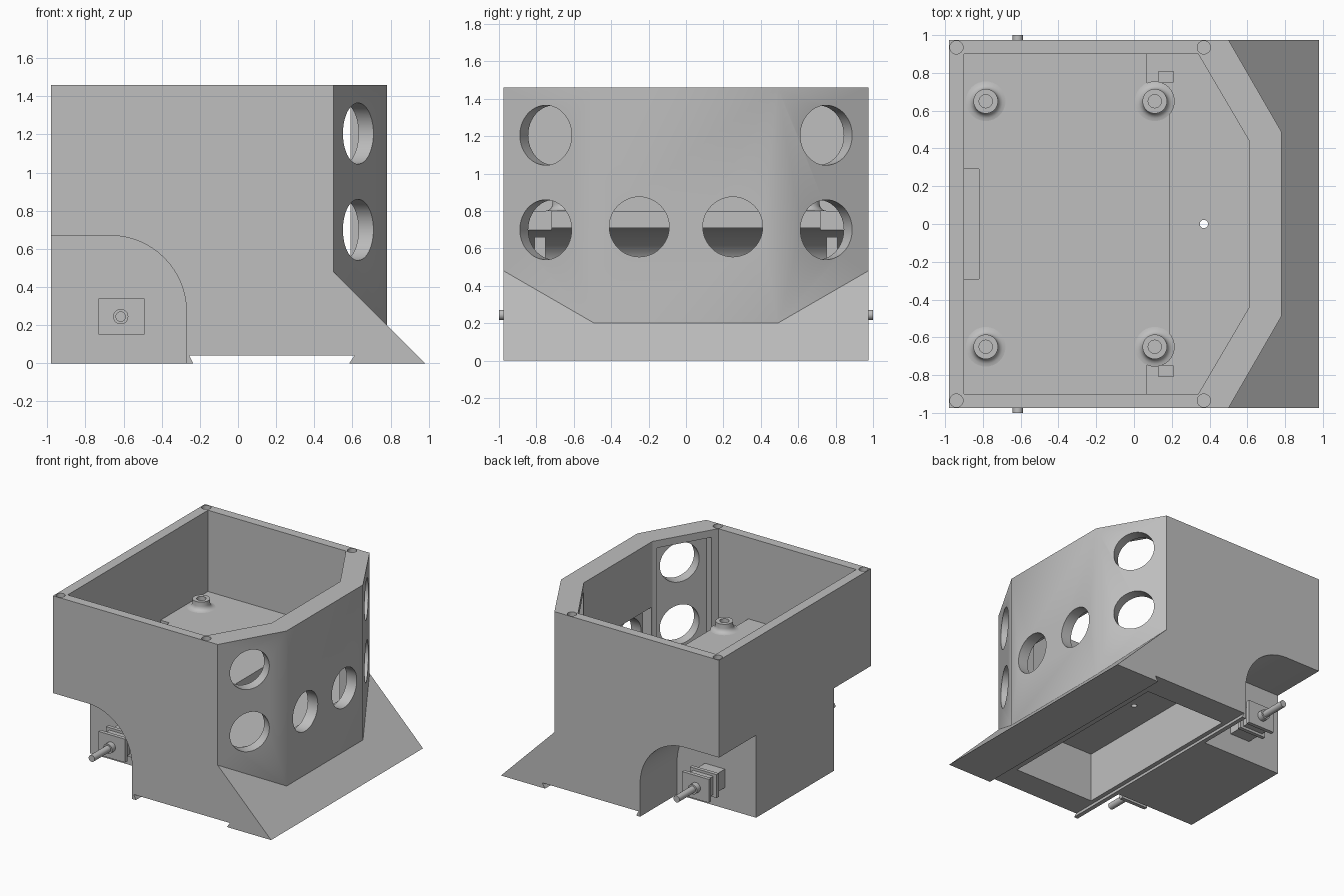
import bpy, bmesh, math
from mathutils import Matrix, Vector

old = bpy.data.objects.get("Cube")
if old:
    bpy.data.objects.remove(old)

grey = bpy.data.materials.new("plain_grey")
grey.use_nodes = True
GREY = (0.52, 0.52, 0.52, 1)
grey.diffuse_color = GREY
grey.node_tree.nodes["Principled BSDF"].inputs["Base Color"].default_value = GREY


def finish(name, bm):
    bmesh.ops.recalc_face_normals(bm, faces=bm.faces)
    mesh = bpy.data.meshes.new(name)
    bm.to_mesh(mesh)
    bm.free()
    mesh.materials.append(grey)
    ob = bpy.data.objects.new(name, mesh)
    bpy.context.collection.objects.link(ob)
    return ob


def prism(name, outline, lo, hi, axis="z"):
    """Extrude an outline along z (xy points) or along y (xz points)."""
    bm = bmesh.new()
    place = (lambda p, h: (p[0], p[1], h)) if axis == "z" else (lambda p, h: (p[0], h, p[1]))
    face = bm.faces.new([bm.verts.new(place(p, lo)) for p in outline])
    out = bmesh.ops.extrude_face_region(bm, geom=[face])
    move = Vector(place((0, 0), hi - lo))
    bmesh.ops.translate(bm, vec=move, verts=[v for v in out["geom"] if isinstance(v, bmesh.types.BMVert)])
    return finish(name, bm)


def box(name, x, y, z, pivot=(0, 0, 0), turn=0.0):
    bm = bmesh.new()
    size = Matrix.Diagonal((x[1] - x[0], y[1] - y[0], z[1] - z[0], 1))
    mid = Matrix.Translation(((x[0] + x[1]) / 2, (y[0] + y[1]) / 2, (z[0] + z[1]) / 2))
    spin = Matrix.Translation(pivot) @ Matrix.Rotation(turn, 4, "Z")
    bmesh.ops.create_cube(bm, size=1, matrix=spin @ mid @ size)
    return finish(name, bm)


def rod(name, centre, direction, radius, length, sides=48):
    bm = bmesh.new()
    rot = Vector(direction).to_track_quat("Z", "Y").to_matrix().to_4x4()
    bmesh.ops.create_cone(bm, cap_ends=True, segments=sides, radius1=radius, radius2=radius,
                          depth=length, matrix=Matrix.Translation(centre) @ rot)
    return finish(name, bm)


def combine(ob, other, mode="DIFFERENCE"):
    mod = ob.modifiers.new("cut", "BOOLEAN")
    mod.operation, mod.solver, mod.object = mode, "EXACT", other
    bpy.context.view_layer.objects.active = ob
    bpy.ops.object.modifier_apply(modifier=mod.name)
    bpy.data.objects.remove(other)


def smooth(ob):
    bpy.ops.object.select_all(action="DESELECT")
    ob.select_set(True)
    bpy.context.view_layer.objects.active = ob
    bpy.ops.object.shade_smooth_by_angle(angle=math.radians(30))


def arc(cx, cz, rx, rz, start, end, steps=16):
    angles = [math.radians(start + (end - start) * i / steps) for i in range(steps + 1)]
    return [(cx + rx * math.cos(a), cz + rz * math.sin(a)) for a in angles]


# Outer shell: box with two chamfered corners, plus the sloping nose
outer = [(-.98, -.975), (.5, -.975), (.78, -.49), (.78, .49), (.5, .975), (-.98, .975)]
inner = [(-.9, -.9), (.34, -.9), (.61, -.44), (.61, .44), (.34, .9), (-.9, .9)]
body = prism("body_shell", outer, 0, 1.46)
nose = prism("nose", [(0, 0), (.98, 0), (.5, .48), (0, .48)], -.975, .975, "y")
combine(body, nose, "UNION")

# Upper compartment, and the lower one tucked under the deck
combine(body, prism("upper_cut", inner, .8, 1.6))
lower = prism("lower_cut", inner, .48, .9)
hollow = arc(.19, .48, .39, .23, 180, 90) + [(.19, 1), (.9, 1), (.9, .48)]
combine(lower, prism("hollow", hollow, -1, 1, "y"), "INTERSECT")
combine(body, lower)

# Underside: dovetail slot for a sliding cover and the bay above it
combine(body, prism("slot", [(-.225, -.02), (-.255, .04), (.61, .04), (.57, -.02)], -1.1, 1.1, "y"))
combine(body, box("bay", (-.22, .5), (-.76, .76), (.02, .44)))
for x in (0, .37):
    combine(body, rod("cable_hole", (x, 0, .45), (0, 0, 1), .022, .2, 24))
combine(body, box("deck_slot", (-.9, -.82), (-.29, .29), (.76, .9)))

wheel = [(-1.1, -.1), (-.27, -.1)] + arc(-.67, .27, .4, .4, 0, 90) + [(-1.1, .67)]
for s in (-1, 1):
    # Wheel pockets and deck corner notches
    combine(body, prism("wheel_cut", wheel, min(s * .5, s * 1.1), max(s * .5, s * 1.1), "y"))
    combine(body, box("deck_notch", (.07, .25), sorted((s * .72, s * .9)), (.66, .9)))
    # Sensor pockets, and round openings through the front and chamfers
    turn = s * math.radians(30)
    combine(body, box("side_pocket", (-.25, -.09), (-.22, .22), (.5, 1.4), (.63, s * .75, 0), turn))
    for z in (.7, 1.205):
        combine(body, rod("side_hole", (.63, s * .75, z), (math.cos(turn), math.sin(turn), 0), .16, .4))
    combine(body, rod("front_hole", (.7, s * .25, .715), (1, 0, 0), .16, .4))
    # Screw holes in the rim
    for x in (-.94, .37):
        combine(body, rod("screw_hole", (x, s * .935, 1.46), (0, 0, 1), .035, .2, 24))
combine(body, box("front_pocket", (.55, .69), (-.43, .43), (.5, .93)))
smooth(body)


# Standoff: flared ring turned around its own axis
def standoff(name, x, y):
    profile = [(.035, .80), (.035, .87), (.065, .87), (.065, .835)]
    profile += [(.105 - .04 * math.cos(a), .835 - .035 * math.sin(a))
                for a in (math.pi / 8 * i for i in range(1, 5))]
    bm = bmesh.new()
    verts = [bm.verts.new((r, 0, z)) for r, z in profile]
    edges = [bm.edges.new(pair) for pair in zip(verts, verts[1:])]
    bmesh.ops.spin(bm, geom=verts + edges, cent=(0, 0, 0), axis=(0, 0, 1),
                   angle=math.tau, steps=32)
    bmesh.ops.remove_doubles(bm, verts=bm.verts, dist=.0005)
    bmesh.ops.translate(bm, vec=(x, y, 0), verts=bm.verts)
    smooth(finish(name, bm))


for s, side in ((-1, "right"), (1, "left")):
    for x, end in ((-.785, "rear"), (.11, "front")):
        standoff(f"standoff_{end}_{side}", x, s * .65)
    box(f"cable_post_{side}", (.13, .21), sorted((s * .75, s * .81)), (.47, .66))

    # Motor: body, two mounting plates, hub and shaft
    def span(a, b):
        return sorted((s * a, s * b))
    box(f"motor_body_{side}", (-.7, -.52), span(.48, .73), (.17, .32))
    for i, y in enumerate((.62, .72)):
        box(f"motor_plate_{i}_{side}", (-.73, -.49), span(y, y + .03), (.15, .34))
    smooth(rod(f"motor_hub_{side}", (-.615, s * .77, .245), (0, 1, 0), .04, .05, 24))
    smooth(rod(f"motor_shaft_{side}", (-.615, s * .87, .245), (0, 1, 0), .027, .26, 24))
